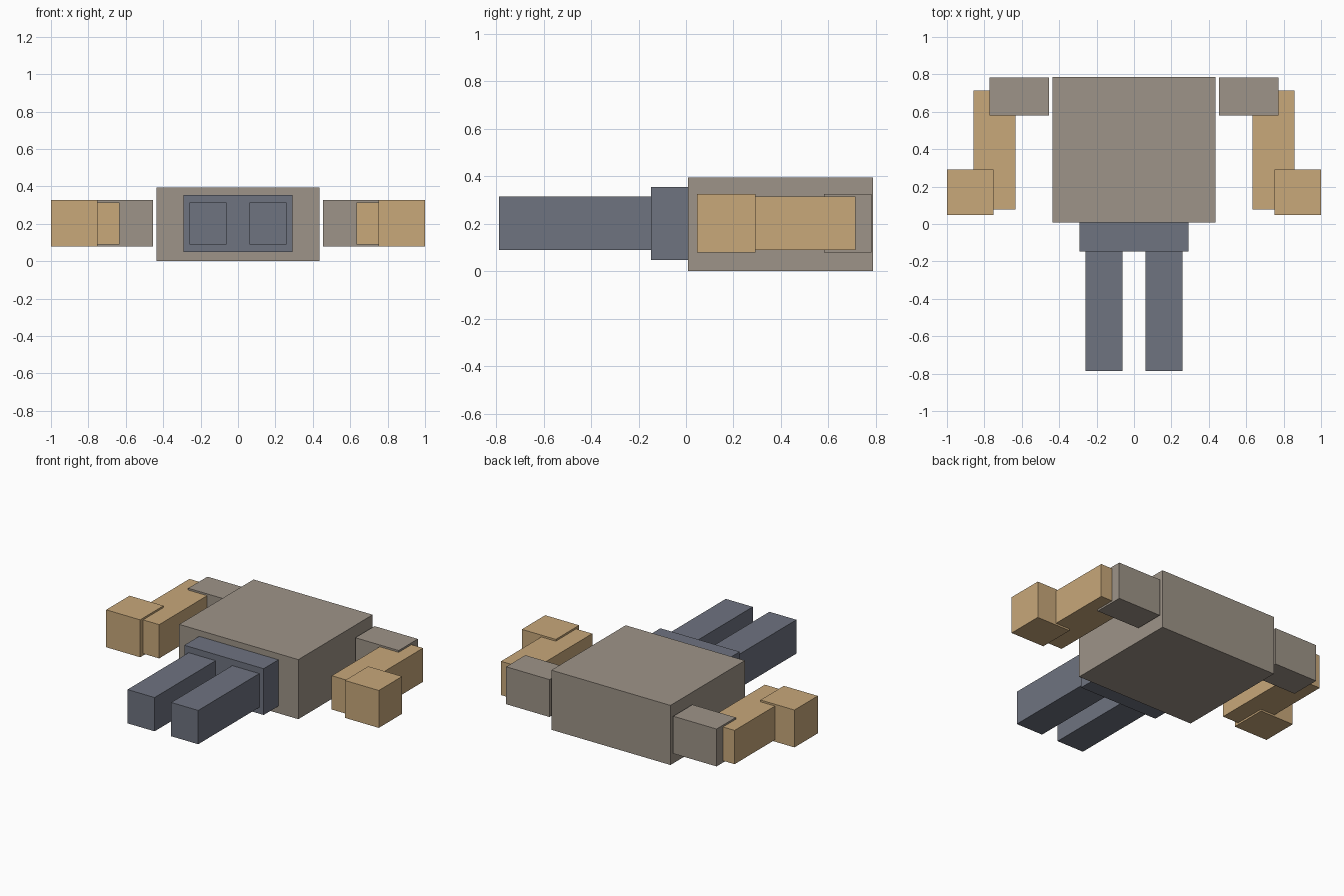
import bpy
import bmesh
from mathutils import Matrix, Vector

if "Cube" in bpy.data.objects:
    bpy.data.objects.remove(bpy.data.objects["Cube"])


def material(name, rgb):
    mat = bpy.data.materials.new(name)
    lin = [((c / 255 + 0.055) / 1.055) ** 2.4 for c in rgb]
    mat.diffuse_color = (*lin, 1.0)
    mat.use_nodes = True
    mat.node_tree.nodes["Principled BSDF"].inputs["Base Color"].default_value = mat.diffuse_color
    return mat


stone = material("warm_grey", (158, 148, 136))
slate = material("slate_blue", (110, 115, 128))
tan = material("tan", (200, 168, 122))


def box(name, x, y, z, mat):
    """Flat-faced block spanning the given (min, max) ranges."""
    size = [b - a for a, b in (x, y, z)]
    mid = Vector([(a + b) / 2 for a, b in (x, y, z)])
    bm = bmesh.new()
    bmesh.ops.create_cube(bm, size=1.0, matrix=Matrix.Diagonal((*size, 1.0)))
    mesh = bpy.data.meshes.new(name)
    bm.to_mesh(mesh)
    bm.free()
    mesh.materials.append(mat)
    obj = bpy.data.objects.new(name, mesh)
    obj.location = mid
    bpy.context.collection.objects.link(obj)


def pair(name, x, y, z, mat):
    """The same block on the right (+x) and left (-x) sides."""
    box("right_" + name, x, y, z, mat)
    box("left_" + name, (-x[1], -x[0]), y, z, mat)


# Body
box("torso", (-0.437, 0.437), (0.008, 0.787), (0.0, 0.395), stone)
box("pelvis", (-0.291, 0.291), (-0.147, 0.008), (0.048, 0.355), slate)

# Legs
pair("leg", (0.061, 0.259), (-0.787, -0.147), (0.09, 0.314), slate)

# Arms
pair("upper_arm", (0.454, 0.772), (0.581, 0.782), (0.078, 0.326), stone)
pair("forearm", (0.633, 0.857), (0.078, 0.715), (0.09, 0.314), tan)
pair("hand", (0.751, 1.0), (0.047, 0.292), (0.078, 0.326), tan)
